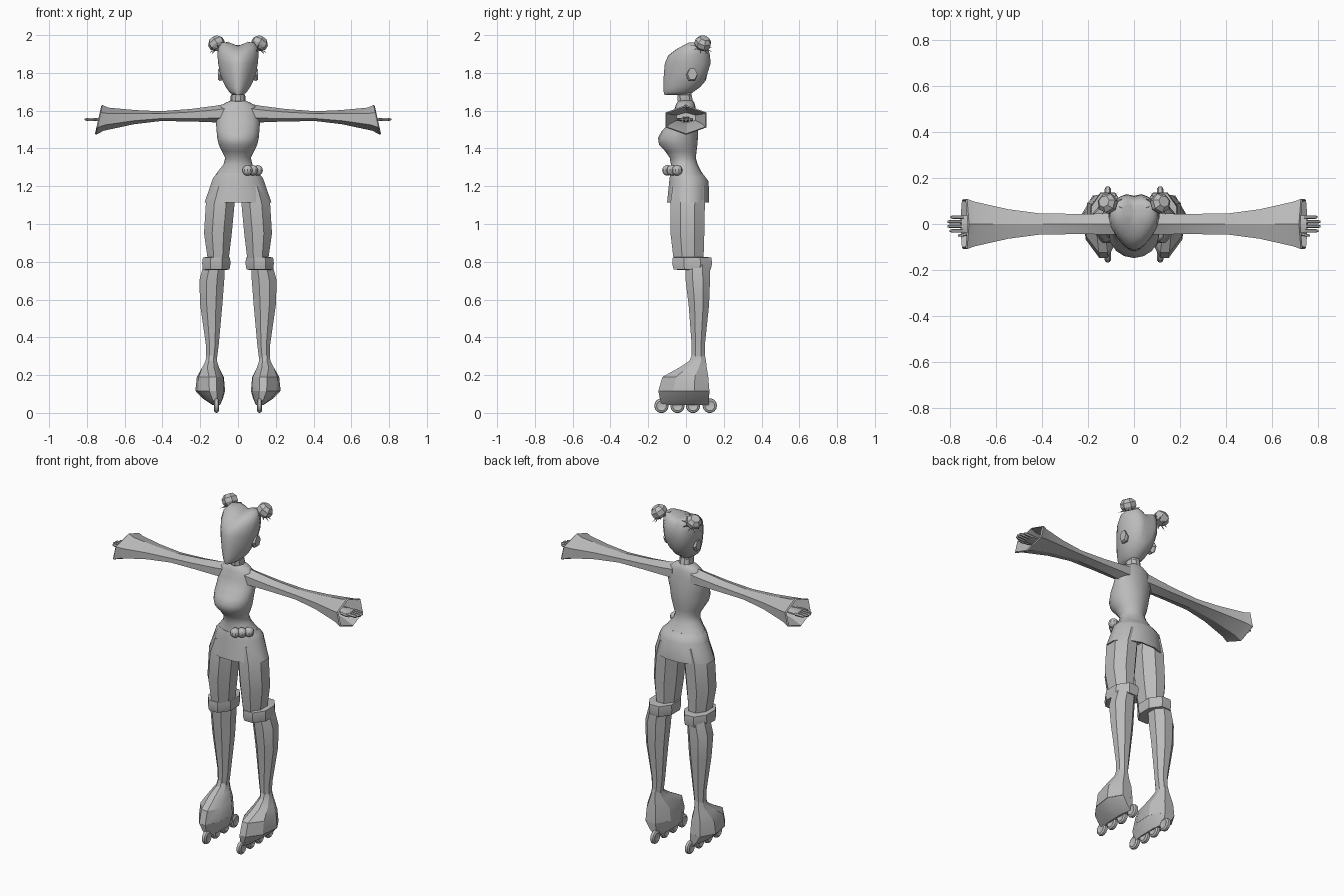
import bpy, bmesh, math
from mathutils import Vector, Matrix

grey = bpy.data.materials.new("plain grey")
grey.diffuse_color = (0.5, 0.5, 0.5, 1)


def finish(name, bm, mirror=False, angle=30):
    """Turn a bmesh into a named object, optionally mirrored across x."""
    bmesh.ops.recalc_face_normals(bm, faces=bm.faces)
    me = bpy.data.meshes.new(name)
    bm.to_mesh(me)
    bm.free()
    me.materials.append(grey)
    ob = bpy.data.objects.new(name, me)
    bpy.context.collection.objects.link(ob)
    bpy.ops.object.select_all(action='DESELECT')
    ob.select_set(True)
    bpy.context.view_layer.objects.active = ob
    if angle:
        bpy.ops.object.shade_smooth_by_angle(angle=math.radians(angle))
    if mirror:
        m = ob.modifiers.new("mirror", 'MIRROR')
        m.use_mirror_merge = False
    return ob


def loft(bm, rings, n, phase=0.0, axis='z', warp=None):
    """Skin rings (t, a0, a1, b0, b1); a, b are x, y (axis z) or y, z (axis x)."""
    pts = [(math.cos(2 * math.pi * (i + phase) / n), math.sin(2 * math.pi * (i + phase) / n))
           for i in range(n)]
    ma, mb = max(abs(p[0]) for p in pts), max(abs(p[1]) for p in pts)
    loops = []
    for t, a0, a1, b0, b1 in rings:
        loop = []
        for c, s in pts:
            a = (a0 + a1) / 2 + (a1 - a0) / 2 * c / ma
            b = (b0 + b1) / 2 + (b1 - b0) / 2 * s / mb
            co = Vector((a, b, t)) if axis == 'z' else Vector((t, a, b))
            if warp:
                co = warp(co)
            loop.append(bm.verts.new(co))
        loops.append(loop)
    for l0, l1 in zip(loops, loops[1:]):
        for i in range(n):
            j = (i + 1) % n
            bm.faces.new((l0[i], l0[j], l1[j], l1[i]))
    bm.faces.new(loops[0])
    bm.faces.new(loops[-1])
    return bm


def part(name, rings, n, phase=0.0, axis='z', warp=None, mirror=False, angle=30):
    return finish(name, loft(bmesh.new(), rings, n, phase, axis, warp), mirror, angle)


def sym(rows):
    return [(z, -w, w, f, b) for z, w, f, b in rows]


# head: narrow face in front, two lobes at the top and back
def head_warp(co):
    if co.y < 0:
        co.x *= 1 + 2.2 * co.y
    elif co.z > 1.78:
        co.y -= 0.02 * max(0, 1 - abs(co.x) / 0.05) * co.y / 0.14
    k = max(0, (co.z - 1.88) / 0.08)
    co.z += k * (min(abs(co.x), 0.07) * 0.4 - 0.018)
    return co


part("head", sym([(1.684, .032, -.114, .02), (1.70, .052, -.118, .04), (1.725, .068, -.119, .075),
                  (1.76, .084, -.119, .105), (1.80, .096, -.117, .128), (1.85, .105, -.112, .143),
                  (1.895, .109, -.095, .139), (1.93, .104, -.055, .128), (1.952, .085, -.01, .112),
                  (1.96, .05, .02, .09), (1.961, .015, .045, .065)]), 20, warp=head_warp, angle=60)

# ears: small pointed plates
part("ear", [(.075, .0, .05, 1.765, 1.81), (.095, .0, .06, 1.757, 1.82), (.107, .008, .06, 1.765, 1.822)],
     6, axis='x', mirror=True)

# hair buns with a star of thin spikes around the base
axis_dir = Vector((.5, .25, .83)).normalized()
turn = axis_dir.to_track_quat('Z', 'Y').to_matrix().to_4x4()
bm = bmesh.new()
place = Matrix.Translation((.115, .09, 1.958)) @ turn
for r in [[(-.032, -.03, .03, -.03, .03), (-.012, -.044, .044, -.044, .044), (.012, -.044, .044, -.044, .044),
           (.032, -.026, .026, -.026, .026)]]:
    loft(bm, r, 7)
bmesh.ops.transform(bm, matrix=place, verts=bm.verts)
finish("hair_bun", bm, True, 20)
bm = bmesh.new()
for i in range(9):
    a = 2 * math.pi * i / 9
    bmesh.ops.create_cone(bm, cap_ends=True, segments=3, radius1=.008, radius2=0, depth=.05,
                          matrix=place @ Matrix.Rotation(a, 4, 'Z') @ Matrix.Translation((.038, 0, -.027))
                          @ Matrix.Rotation(math.radians(100), 4, 'Y'))
finish("bun_spikes", bm, True, 0)

# neck and choker
part("neck", sym([(1.62, .04, -.045, .04), (1.66, .032, -.035, .03), (1.72, .032, -.04, .03)]), 10)
part("choker", sym([(1.648, .038, -.042, .034), (1.652, .04, -.045, .036), (1.683, .038, -.046, .03),
                    (1.686, .033, -.04, .028)]), 10)


# torso with flat back, bust, narrow waist and hips
part("torso", sym([(1.655, .036, -.038, .035), (1.64, .07, -.05, .045), (1.62, .1, -.058, .05),
                   (1.58, .113, -.068, .055), (1.53, .116, -.09, .06), (1.49, .113, -.13, .063),
                   (1.455, .11, -.148, .063), (1.42, .102, -.143, .06), (1.385, .085, -.11, .056),
                   (1.35, .068, -.086, .052), (1.315, .077, -.08, .062), (1.28, .105, -.082, .08),
                   (1.25, .126, -.085, .1), (1.22, .138, -.087, .12)]), 16, angle=50)

# short flared skirt, hollow from below
part("skirt", sym([(1.27, .108, -.083, .085), (1.25, .128, -.086, .102), (1.225, .139, -.089, .12),
                   (1.113, .177, -.1, .122), (1.113, .168, -.092, .113), (1.17, .15, -.085, .11)]),
     12, .5, angle=40)

# three-lobed pouch on the hip
bm = bmesh.new()
for x, y in ((.05, -.098), (.078, -.075), (.105, -.047)):
    bmesh.ops.create_uvsphere(bm, u_segments=10, v_segments=8, radius=.028,
                              matrix=Matrix.Translation((x, y, 1.284)))
finish("hip_beads", bm)


# sleeves: six sided, flaring to a slanted open cuff
def cuff_slant(co):
    co.x -= (co.z - 1.55) * .22 * max(0, (co.x - .4) / .34)
    return co


part("sleeve", [(.06, -.045, .045, 1.535, 1.637), (.12, -.045, .045, 1.538, 1.626),
                (.25, -.044, .044, 1.543, 1.609), (.41, -.046, .046, 1.545, 1.597),
                (.55, -.064, .064, 1.528, 1.603), (.70, -.097, .097, 1.494, 1.616),
                (.735, -.109, .109, 1.472, 1.63), (.741, -.103, .103, 1.478, 1.623),
                (.69, -.085, .085, 1.505, 1.606), (.58, -.05, .05, 1.535, 1.59)],
     6, .5, 'x', cuff_slant, True, 25)

# hands: flat palm, four fingers and a thumb
bm = bmesh.new()
loft(bm, [(.57, -.022, .022, 1.54, 1.57), (.67, -.025, .025, 1.542, 1.566), (.705, -.036, .036, 1.543, 1.564),
          (.75, -.036, .036, 1.545, 1.562)], 8, .5, 'x')
for i, tip in enumerate((.802, .812, .812, .798)):
    y = -.03 + i * .02
    loft(bm, [(.74, y - .008, y + .008, 1.545, 1.562), (tip - .01, y - .008, y + .008, 1.546, 1.561),
              (tip, y - .004, y + .004, 1.55, 1.557)], 6, 0, 'x')
loft(bm, [(.70, -.045, -.025, 1.545, 1.561), (.745, -.055, -.04, 1.546, 1.56),
          (.765, -.055, -.046, 1.549, 1.557)], 6, 0, 'x')
finish("hand", bm, True)

# legs: thigh, knee cuff, calf
part("thigh", [(1.2, .02, .135, -.07, .1), (1.11, .018, .17, -.083, .1), (.95, .033, .18, -.082, .097),
               (.79, .052, .157, -.063, .092)], 8, .5, mirror=True)
part("knee_cuff", [(.757, .06, .17, -.04, .11), (.76, .045, .186, -.066, .132), (.79, .04, .19, -.073, .138),
                   (.822, .042, .186, -.07, .135), (.826, .06, .165, -.055, .105)], 8, .5, mirror=True, angle=20)
part("calf", [(.80, .068, .178, -.005, .125), (.70, .073, .205, -.002, .127), (.57, .083, .2, .014, .122),
              (.36, .102, .17, .03, .1), (.26, .115, .167, .03, .1)], 8, .5, mirror=True)


# boots: toe tapers toward the inner side
def toe_in(co):
    if co.y < -.03:
        k = min(1, (-.03 - co.y) / .11)
        co.x += (.11 - co.x) * .4 * k
    return co


part("boot", [(.305, .116, .167, .03, .1), (.275, .112, .172, .018, .106), (.24, .1, .19, -.035, .11),
              (.19, .075, .218, -.125, .118), (.115, .068, .226, -.147, .124)],
     8, .5, warp=toe_in, mirror=True)
part("skate_sole", [(.117, .068, .226, -.147, .124), (.075, .08, .185, -.138, .122),
                    (.042, .095, .135, -.13, .12)], 8, .5, warp=toe_in, mirror=True)

# four wheels in line under each boot
bm = bmesh.new()
for y in (-.13, -.045, .037, .126):
    loft(bm, [(x, y - r, y + r, .038 - r, .038 + r) for x, r in
              ((.104, .016), (.1, .026), (.106, .036), (.114, .038), (.122, .036), (.128, .026), (.124, .016))],
         14, 0, 'x')
finish("wheels", bm, True)
